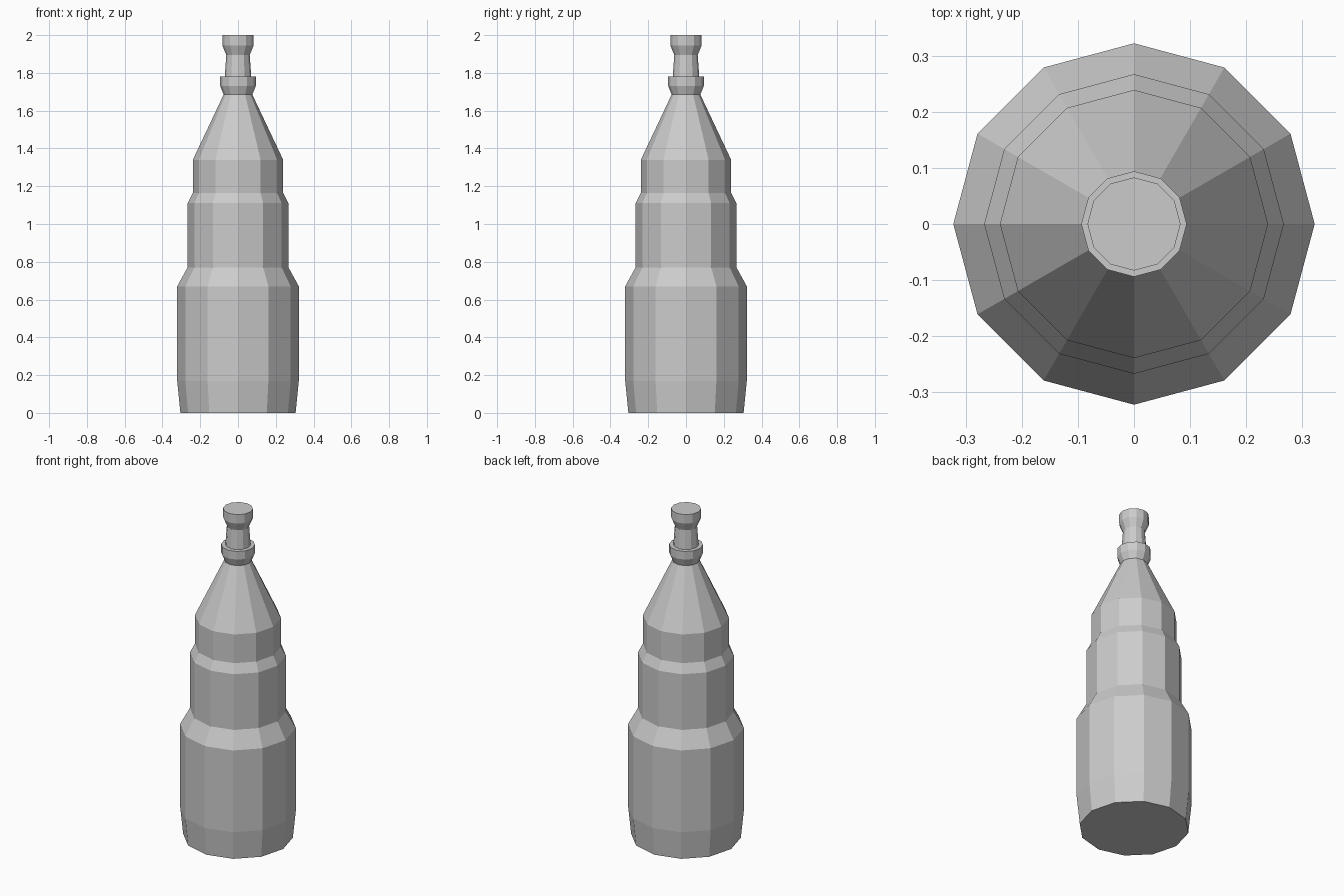
import bpy, bmesh, math

if "Cube" in bpy.data.objects:
    bpy.data.objects.remove(bpy.data.objects["Cube"])

SIDES = 12

grey = bpy.data.materials.new("plain_grey")
grey.diffuse_color = (0.6, 0.6, 0.6, 1)
grey.use_nodes = True
grey.node_tree.nodes["Principled BSDF"].inputs["Base Color"].default_value = grey.diffuse_color


def lathe(name, profile):
    """Turn a (radius, height) profile into a closed, flat-sided solid."""
    bm = bmesh.new()
    rings = [[bm.verts.new((r * math.cos(math.tau * i / SIDES),
                            r * math.sin(math.tau * i / SIDES), z))
              for i in range(SIDES)] for r, z in profile]
    for low, high in zip(rings, rings[1:]):
        for i in range(SIDES):
            j = (i + 1) % SIDES
            bm.faces.new((low[i], low[j], high[j], high[i]))
    bm.faces.new(rings[0][::-1])
    bm.faces.new(rings[-1])
    mesh = bpy.data.meshes.new(name)
    bm.to_mesh(mesh)
    bm.free()
    mesh.materials.append(grey)
    obj = bpy.data.objects.new(name, mesh)
    bpy.context.collection.objects.link(obj)
    return obj


# Stepped body, conical shoulder and flared collar with a flat rim
lathe("bottle_body", [
    (0.305, 0.0), (0.322, 0.17), (0.322, 0.67), (0.267, 0.77),
    (0.267, 1.11), (0.239, 1.165), (0.239, 1.34), (0.076, 1.685),
    (0.094, 1.73), (0.094, 1.78), (0.071, 1.78)])

# Waisted stopper standing in the collar
lathe("stopper", [
    (0.071, 1.77), (0.062, 1.895), (0.083, 1.945), (0.083, 2.0)])
